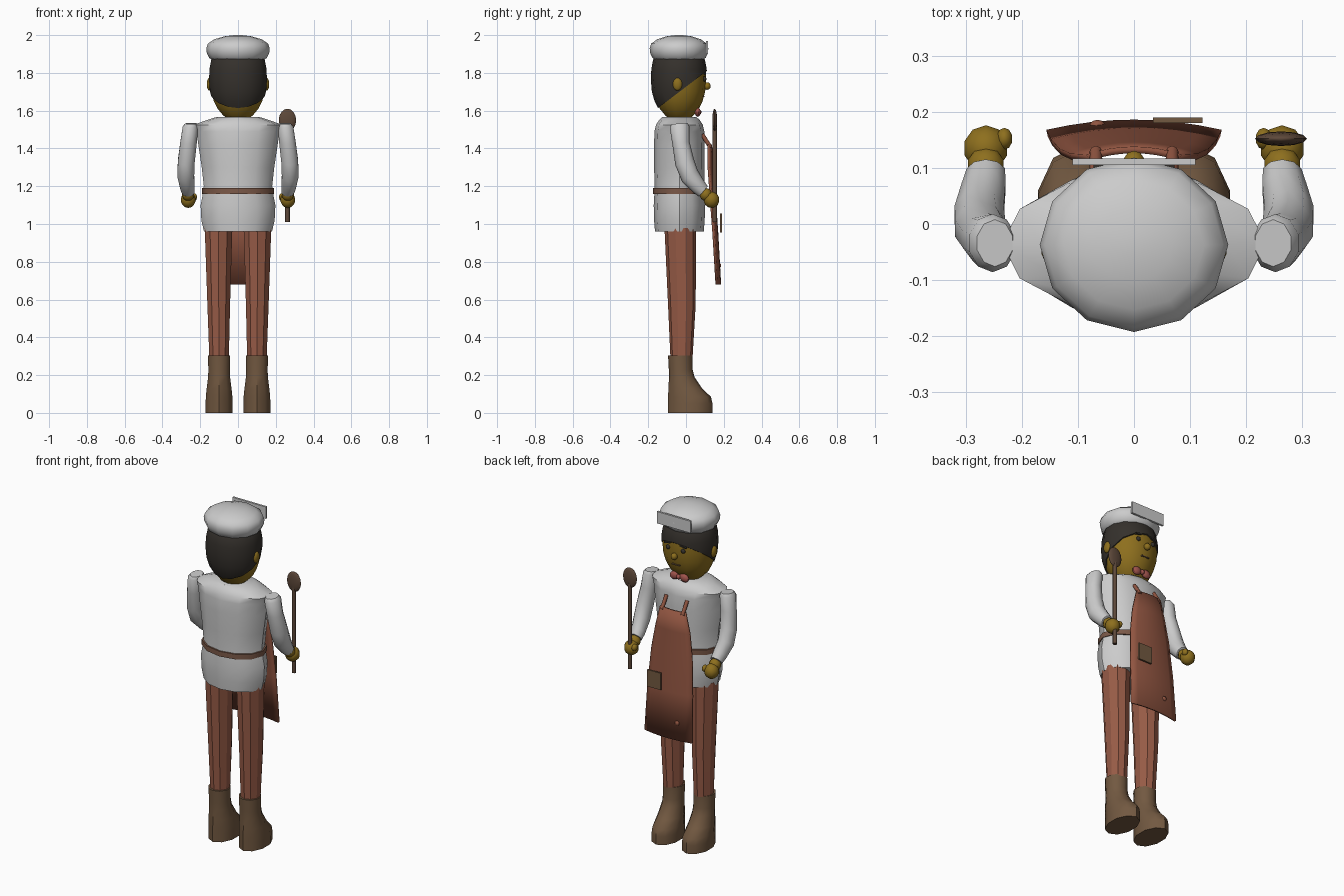
import bpy, bmesh, math
from mathutils import Vector, Matrix

if "Cube" in bpy.data.objects:
    bpy.data.objects.remove(bpy.data.objects["Cube"])

COLORS = {
    'skin': (.27, .16, .013), 'trousers': (.31, .105, .062), 'leather': (.17, .10, .053),
    'hair': (.035, .03, .025), 'apron': (.28, .09, .052), 'belt': (.2, .1, .065),
    'wood': (.11, .065, .042), 'scarf': (.36, .09, .075),
}
MATS = {}


def material(key):
    if key not in MATS:
        MATS[key] = bpy.data.materials.new(key)
        MATS[key].diffuse_color = (*COLORS[key], 1)
    return MATS[key]


def finish(name, bm, color=None, angle=40):
    bmesh.ops.recalc_face_normals(bm, faces=bm.faces[:])
    me = bpy.data.meshes.new(name)
    bm.to_mesh(me)
    bm.free()
    me.shade_smooth()
    me.set_sharp_from_angle(angle=math.radians(angle))
    ob = bpy.data.objects.new(name, me)
    bpy.context.collection.objects.link(ob)
    if color:
        me.materials.append(material(color))
    return ob


def loft_bm(sections, n):
    """Sections are (x, y, z, rx, ry, tilt in degrees about x)."""
    bm = bmesh.new()
    rings = []
    for x, y, z, rx, ry, tilt in sections:
        t = math.radians(tilt)
        ring = []
        for i in range(n):
            a = 2 * math.pi * i / n + math.pi / 2
            v = ry * math.sin(a)
            ring.append(bm.verts.new((x + rx * math.cos(a), y + v * math.cos(t), z + v * math.sin(t))))
        rings.append(ring)
    for a, b in zip(rings, rings[1:]):
        for i in range(n):
            j = (i + 1) % n
            bm.faces.new((a[i], a[j], b[j], b[i]))
    bm.faces.new(rings[0])
    bm.faces.new(rings[-1])
    return bm


def loft(name, sections, n, color=None, angle=40):
    return finish(name, loft_bm(sections, n), color, angle)


def ellipsoid(name, loc, size, color, rot=0, seg=10, rings=7):
    bm = bmesh.new()
    m = Matrix.Translation(loc) @ Matrix.Rotation(rot, 4, 'Y') @ Matrix.Diagonal((*size, 1))
    bmesh.ops.create_uvsphere(bm, u_segments=seg, v_segments=rings, radius=1, matrix=m)
    return finish(name, bm, color, 45)


def box(name, loc, size, color=None, rot=0):
    bm = bmesh.new()
    m = Matrix.Translation(loc) @ Matrix.Rotation(rot, 4, 'Y') @ Matrix.Diagonal((*size, 1))
    bmesh.ops.create_cube(bm, size=1, matrix=m)
    return finish(name, bm, color, 30)


def rod(name, p, q, r, color, n=8):
    p, q = Vector(p), Vector(q)
    bm = bmesh.new()
    m = Matrix.Translation((p + q) / 2) @ (q - p).to_track_quat('Z', 'Y').to_matrix().to_4x4()
    bmesh.ops.create_cone(bm, cap_ends=True, segments=n, radius1=r, radius2=r,
                          depth=(q - p).length, matrix=m)
    return finish(name, bm, color, 50)


# Jacket and belt
CY = -.035
loft('jacket', [(0, CY, z, rx, ry, 0) for z, rx, ry in (
    (.96, .18, .129), (1.02, .194, .134), (1.1, .198, .136), (1.15, .188, .133), (1.2, .181, .131),
    (1.3, .192, .134), (1.42, .21, .134), (1.49, .22, .132), (1.525, .235, .124),
    (1.55, .165, .108), (1.566, .115, .09))], 12)
loft('belt', [(0, CY, z, .191, .141, 0) for z in (1.16, 1.19)], 12, 'belt')

# Head, hair cap cut along a slanted hairline
PROFILE = ((1.55, .05), (1.575, .082), (1.61, .113), (1.65, .134), (1.7, .149),
           (1.76, .154), (1.82, .152), (1.87, .142), (1.9, .12))
loft('head', [(0, CY, z, r * .98, r * .915, 0) for z, r in PROFILE], 14, 'skin')
bm = loft_bm([(0, CY - .002, z, r * 1.02, r * .965, 0) for z, r in PROFILE], 14)
bmesh.ops.bisect_plane(bm, geom=bm.verts[:] + bm.edges[:] + bm.faces[:],
                       plane_co=(0, .11, 1.81), plane_no=(0, -.19, .25), clear_inner=True)
bmesh.ops.holes_fill(bm, edges=[e for e in bm.edges if e.is_boundary])
finish('hair', bm, 'hair')

# Hat with front plate
loft('hat', [(0, CY - .002, z, r, r * .925, 0) for z, r in (
    (1.866, .135), (1.88, .153), (1.905, .165), (1.93, .168), (1.955, .159),
    (1.978, .125), (1.994, .07), (2.0, .02))], 12)
box('hat_plate', (0, .111, 1.935), (.22, .012, .07))

# Face details
ellipsoid('nose', (0, .112, 1.73), (.019, .019, .02), 'skin')
for s, side in ((-1, 'left'), (1, 'right')):
    ellipsoid(side + '_eye', (s * .05, .098, 1.768), (.013, .01, .013), 'hair')
    box(side + '_eyebrow', (s * .052, .1, 1.797), (.04, .012, .008), 'hair', s * .2)
    ellipsoid(side + '_ear', (s * .152, -.045, 1.74), (.014, .025, .034), 'skin')
    ellipsoid(side + '_bow_lobe', (s * .032, .062, 1.592), (.03, .016, .024), 'scarf', s * .3)
box('mouth', (0, .094, 1.675), (.05, .01, .006), 'leather')
ellipsoid('bow_knot', (0, .068, 1.592), (.014, .014, .014), 'scarf')

for s, side in ((-1, 'left'), (1, 'right')):
    # Arm, hand and thumb
    loft(side + '_sleeve', [(s * x, y, z, rx, ry, t) for x, y, z, rx, ry, t in (
        (.248, -.034, 1.532, .033, .042, 4), (.252, -.034, 1.515, .043, .052, 4),
        (.262, -.027, 1.43, .046, .046, 8), (.274, -.008, 1.33, .047, .052, 22),
        (.276, .02, 1.255, .046, .052, 38), (.268, .065, 1.2, .041, .043, 50),
        (.264, .092, 1.172, .036, .036, 50))], 10, None, 45)
    ellipsoid(side + '_wrist', (s * .264, .105, 1.156), (.034, .033, .034), 'skin')
    ellipsoid(side + '_hand', (s * .264, .135, 1.128), (.041, .042, .043), 'skin')
    ellipsoid(side + '_thumb', (s * .231, .152, 1.142), (.015, .02, .02), 'skin')
    # Leg and boot
    loft(side + '_trouser_leg', [(s * x, y, z, rx, ry, 0) for x, y, z, rx, ry in (
        (.1, -.024, .28, .054, .058), (.102, -.022, .57, .063, .073),
        (.103, -.03, .98, .077, .084))], 10, 'trousers', 30)
    loft(side + '_boot', [(s * .1, (b + f) / 2, z, rx, (f - b) / 2, 0) for z, b, f, rx in (
        (0, -.095, .14, .075), (.05, -.095, .14, .075), (.085, -.095, .132, .074),
        (.13, -.093, .085, .069), (.19, -.09, .045, .061), (.23, -.091, .035, .06),
        (.305, -.095, .035, .062))], 10, 'leather', 40)
    # Apron strap
    rod(side + '_strap', (s * .068, .085, 1.475), (s * .068, .13, 1.405), .011, 'apron')

# Apron sheet, bowed around the body
bm = bmesh.new()
rows = []
for z, hw, yc, k in ((1.42, .083, .132, 2), (1.3, .112, .14, 1.6), (1.17, .132, .15, 1.2),
                     (.95, .147, .165, .9), (.68, .155, .18, .75)):
    xs = [hw * (i / 4 - 1) for i in range(9)]
    rows.append([bm.verts.new((x, yc - k * x * x, z)) for x in xs])
for a, b in zip(rows, rows[1:]):
    for i in range(8):
        bm.faces.new((a[i], a[i + 1], b[i + 1], b[i]))
apron = finish('apron', bm, 'apron')
mod = apron.modifiers.new('thickness', 'SOLIDIFY')
mod.thickness = .012
mod.offset = 0
box('apron_pocket', (.078, .185, 1.005), (.088, .01, .1), 'leather')
ellipsoid('apron_button', (-.065, .176, .78), (.014, .01, .014), 'apron')

# Wooden spoon
rod('spoon_handle', (.262, .152, 1.01), (.262, .152, 1.52), .012, 'wood')
ellipsoid('spoon_bowl', (.262, .152, 1.55), (.046, .013, .06), 'wood', seg=12, rings=8)

for m in bpy.data.materials:
    if m.users and not m.is_grease_pencil:
        m.use_nodes = True
        m.node_tree.nodes["Principled BSDF"].inputs["Base Color"].default_value = m.diffuse_color
